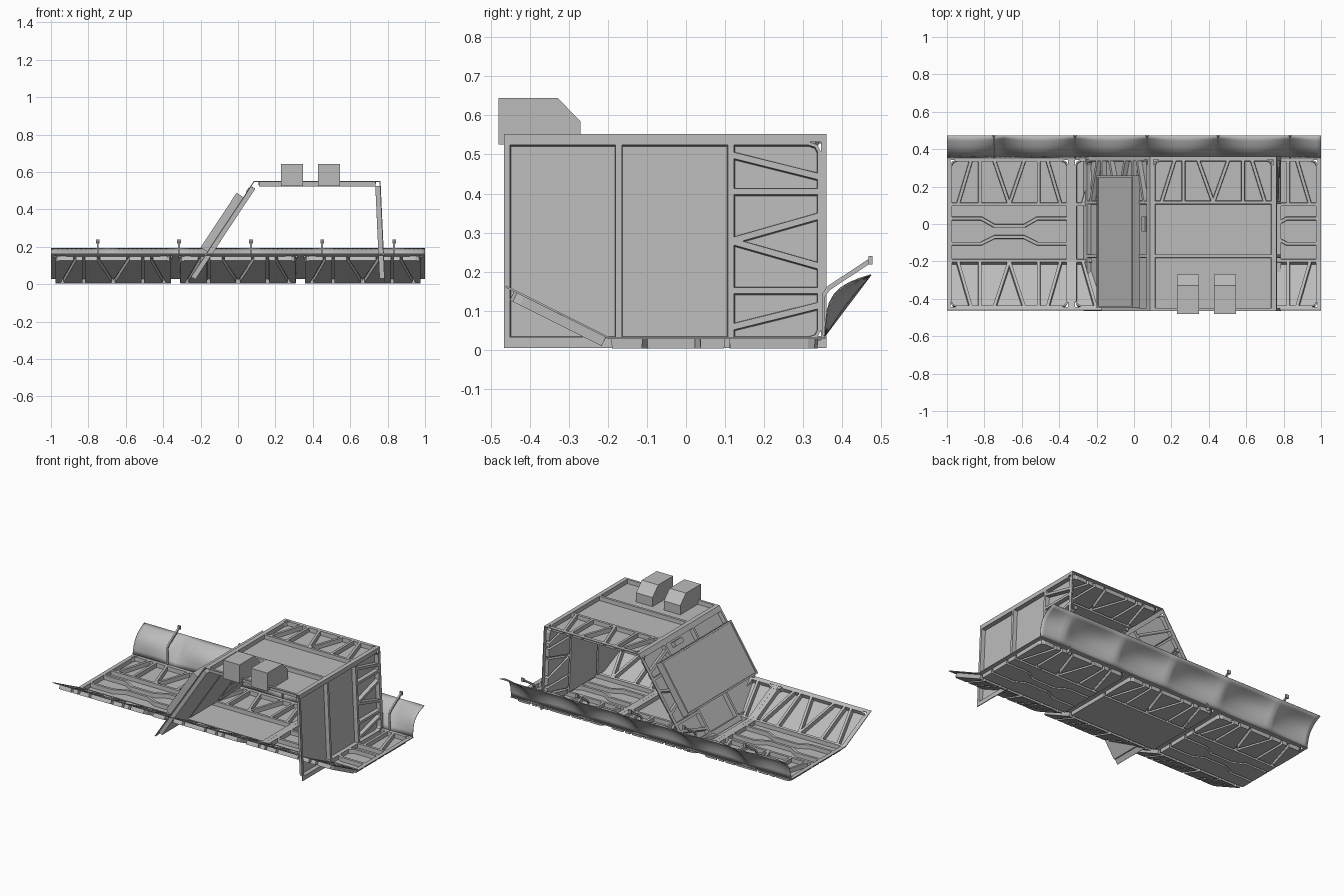
import bpy, bmesh, math
from mathutils import Vector

if "Cube" in bpy.data.objects:
    bpy.data.objects.remove(bpy.data.objects["Cube"])

grey = bpy.data.materials.new("panel grey")
grey.diffuse_color = (0.5, 0.5, 0.5, 1)
grey.use_nodes = True
grey.node_tree.nodes["Principled BSDF"].inputs["Base Color"].default_value = grey.diffuse_color
DEPTH, RIB = 0.026, 0.008


def finish(name, bm, smooth=False):
    me = bpy.data.meshes.new(name)
    bm.to_mesh(me)
    bm.free()
    me.materials.append(grey)
    for p in me.polygons:
        p.use_smooth = smooth
    ob = bpy.data.objects.new(name, me)
    bpy.context.collection.objects.link(ob)
    return ob


# Cell layouts: lists of polygons in (u, v)
def rect(u0, u1, v0, v1):
    return [(u0, v0), (u1, v0), (u1, v1), (u0, v1)]


def ribbed(c, h, vi, vo):
    """Truss ribs: end diagonals, two straight ribs and a central V."""
    k = h / 0.31
    inner = [-0.31, -0.27, -0.155, 0]
    outer = [-0.31, -0.20, -0.155, -0.08]
    cells = [[(0, vi), (-0.08, vo), (0.08, vo)]]
    r = 0.03
    s = math.copysign(r, vo - vi)
    for m in (1, -1):
        for i in range(3):
            q = [(m * inner[i], vi), (m * inner[i + 1], vi),
                 (m * outer[i + 1], vo), (m * outer[i], vo)]
            if i == 0:  # softened outer corner
                q[3:] = [(m * (outer[0] + r), vo), (m * (outer[0] + r * 0.3), vo - s * 0.3),
                         (m * outer[0], vo - s)]
            cells.append(q)
    return [[(c + u * k, v) for u, v in q] for q in cells]


def railed(c, h, v0, v1):
    """Two bent rails running along the band."""
    us = [-h, -0.15, -0.08, 0.08, 0.15, h]
    a = [(c + u, 0.03 if abs(u) > 0.1 else -0.01) for u in us]
    b = [(c + u, -0.105 if abs(u) > 0.1 else -0.07) for u in us]
    return [a + [(c + h, v1), (c - h, v1)], b + a[::-1],
            [(c - h, v0), (c + h, v0)] + b[::-1]]


def sheet(name, pressed, flat, place, up):
    """Thin sheet whose pressed cells are sunk, leaving raised ribs."""
    bm = bmesh.new()

    def add(poly):
        f = bm.faces.new([bm.verts.new(place(u, v)) for u, v in poly])
        f.normal_update()
        if f.normal.dot(up) < 0:
            f.normal_flip()
        return f
    pans = [add(p) for p in pressed]
    for p in flat:
        add(p)
    bm.normal_update()
    bmesh.ops.inset_individual(bm, faces=pans, thickness=RIB, depth=0,
                               use_even_offset=True)
    bm.normal_update()
    bmesh.ops.inset_individual(bm, faces=pans, thickness=0.002, depth=-DEPTH,
                               use_even_offset=True)
    bmesh.ops.remove_doubles(bm, verts=bm.verts, dist=0.0005)
    ob = finish(name, bm)
    s = ob.modifiers.new("thickness", 'SOLIDIFY')
    s.thickness, s.offset = 0.005, -1
    return ob


# Floor: three sections, each with tilted front, middle and rear bands
def floor_place(u, v):
    return Vector((u, v, 0.033 + max(0, -0.197 - v) * 0.5))


for name, c in (("left", -0.667), ("middle", 0), ("right", 0.667)):
    h, e = 0.315, 1 / 3
    cells = ribbed(c, h, -0.197, -0.443) + ribbed(c, h, 0.105, 0.343)
    cells += railed(c, h, -0.197, 0.105) if c else [rect(-h, h, -0.197, 0.105)]
    flats = [rect(c - e, c + e, -0.46, -0.443), rect(c - e, c + e, 0.343, 0.36)]
    for a, b in ((c - e, c - h), (c + h, c + e)):
        flats += [rect(a, b, -0.443, -0.197), rect(a, b, -0.197, 0.343)]
    sheet("floor_" + name, cells, flats, floor_place, Vector((0, 0, 1)))


# Arch: sloping wall, roof and upright wall along a front-view path
def arch_panel(name, p, q, margin):
    p, q = Vector((p[0], 0, p[1])), Vector((q[0], 0, q[1]))
    d = (q - p).normalized()
    n = Vector((-d.z, 0, d.x))
    L = (q - p).length
    c, h = L / 2, L / 2 - margin
    place = lambda u, v: p + d * u + Vector((0, v, 0))
    cells = [rect(c - h, c + h, -0.458, -0.172), rect(c - h, c + h, -0.172, 0.115)]
    cells += ribbed(c, h, 0.115, 0.345)
    flats = [rect(0, L, -0.465, -0.458), rect(0, L, 0.345, 0.36),
             rect(0, c - h, -0.458, 0.345), rect(c + h, L, -0.458, 0.345)]
    sheet(name, cells, flats, place, n)
    return p, d, n


slope = arch_panel("sloping_wall", (-0.27, 0.015), (0.085, 0.552), 0.025)
arch_panel("roof", (0.085, 0.552), (0.762, 0.552), 0.02)
arch_panel("upright_wall", (0.762, 0.552), (0.787, 0.005), 0.02)


def prism(name, outline, axis):
    """Solid from an outline swept along a vector."""
    bm = bmesh.new()
    f = bm.faces.new([bm.verts.new(p) for p in outline])
    ext = bmesh.ops.extrude_face_region(bm, geom=[f])
    bmesh.ops.translate(bm, vec=axis, verts=[g for g in ext["geom"]
                                             if isinstance(g, bmesh.types.BMVert)])
    bmesh.ops.recalc_face_normals(bm, faces=bm.faces)
    return finish(name, bm)


# Hatch lying on the sloping wall, with a shallow sunk face
p, d, n = slope
ob = prism("hatch", [p + d * s + n * t + Vector((0, -0.45, 0))
                     for s, t in ((0.19, -0.004), (0.54, -0.004), (0.54, 0.042), (0.19, 0.042))],
           Vector((0, 0.71, 0)))
bm = bmesh.new()
bm.from_mesh(ob.data)
face = max(bm.faces, key=lambda f: f.calc_center_median().dot(n))
bmesh.ops.inset_individual(bm, faces=[face], thickness=0.015, depth=0)
bmesh.ops.inset_individual(bm, faces=[face], thickness=0.001, depth=-0.006)
bm.to_mesh(ob.data)
bm.free()

# Small grab plate near the top of the sloping wall
prism("grab_plate", [p + d * s + n * t + Vector((0, -0.04, 0))
                     for s, t in ((0.57, -0.024), (0.6, -0.024), (0.6, 0.004), (0.57, 0.004))],
      Vector((0, 0.08, 0)))

# Roof boxes with a chamfered rear
for i, x in enumerate((0.23, 0.428)):
    prism("roof_box_%d" % (i + 1),
          [Vector((x, y, z)) for y, z in ((-0.48, 0.526), (-0.27, 0.526), (-0.27, 0.585),
                                          (-0.328, 0.644), (-0.48, 0.644))],
          Vector((0.117, 0, 0)))

# Scalloped rear skirt: straight at the seams, bulging between them
bm = bmesh.new()
NU, NT = 80, 8
grid = []
for i in range(NU + 1):
    x = -1 + 2 * i / NU
    w = abs(math.sin(math.pi * (x - 0.07) / 0.385)) ** 0.8
    row = []
    for j in range(NT + 1):
        t = j / NT
        b = 0.045 * w * math.sin(math.pi * t)
        row.append(bm.verts.new((x, 0.355 + 0.118 * t - 0.78 * b, 0.035 + 0.157 * t + 0.62 * b)))
    grid.append(row)
for a, b in zip(grid, grid[1:]):
    for j in range(NT):
        bm.faces.new((a[j], b[j], b[j + 1], a[j + 1]))
ob = finish("rear_skirt", bm, True)
s = ob.modifiers.new("thickness", 'SOLIDIFY')
s.thickness, s.offset = 0.003, 0

# Bent lamp stalks along the skirt
for i, x in enumerate((-0.75, -0.315, 0.07, 0.45, 0.835)):
    path = [(0.352, 0.035), (0.352, 0.14), (0.365, 0.158), (0.468, 0.226)]
    r = 0.005
    outline = [(y - r * 0.6, z + r) for y, z in path] + [(y + r * 0.6, z - r) for y, z in path[::-1]]
    prism("lamp_stalk_%d" % (i + 1), [Vector((x - r, y, z)) for y, z in outline],
          Vector((2 * r, 0, 0)))
    prism("lamp_%d" % (i + 1), [Vector((x - 0.01, y, z)) for y, z in
                                ((0.467, 0.218), (0.477, 0.218), (0.477, 0.24), (0.467, 0.24))],
          Vector((0.02, 0, 0)))
